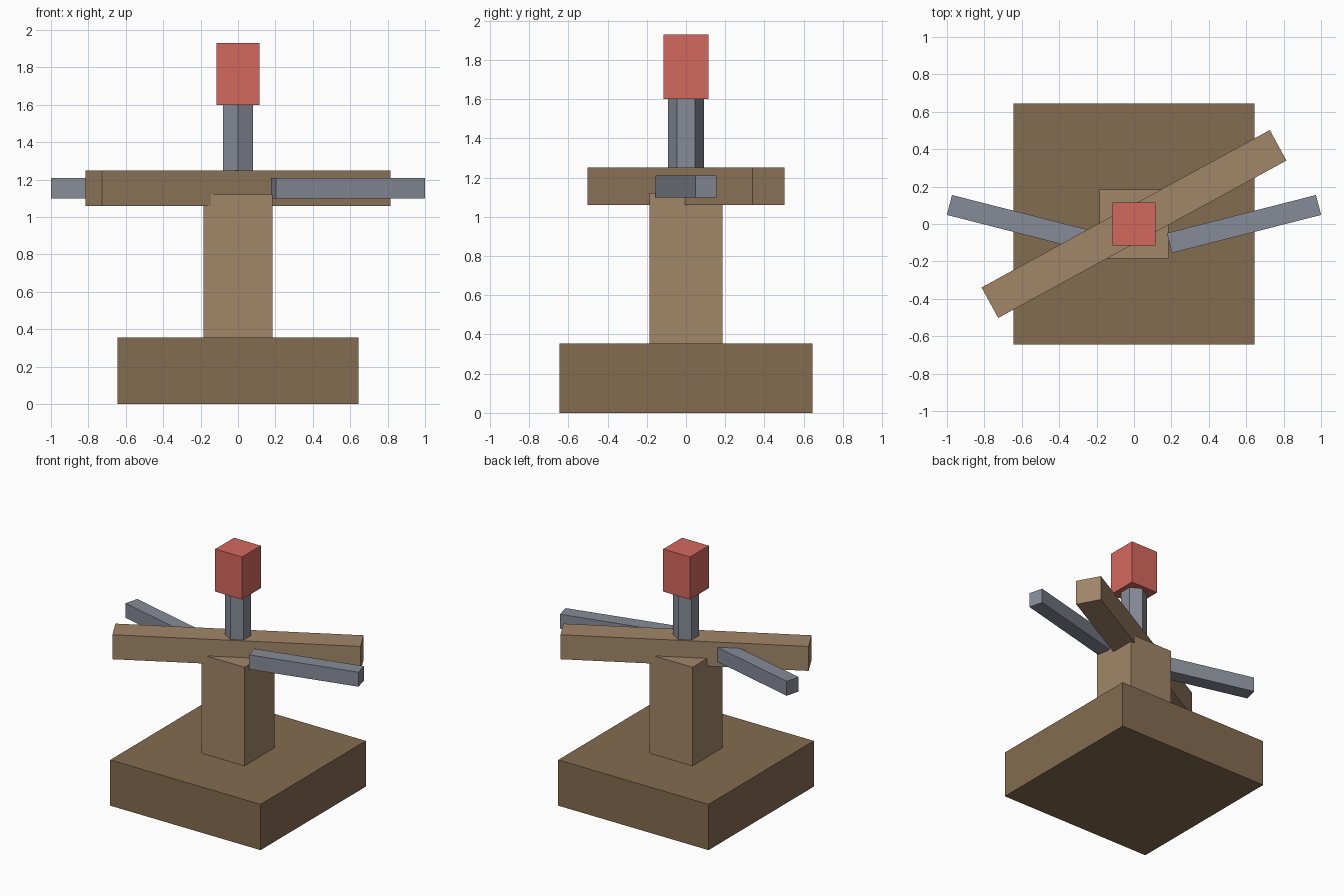
import bpy
import math

if "Cube" in bpy.data.objects:
    bpy.data.objects.remove(bpy.data.objects["Cube"])


def material(name, rgb):
    m = bpy.data.materials.new(name)
    m.diffuse_color = (*rgb, 1.0)
    m.use_nodes = True
    m.node_tree.nodes["Principled BSDF"].inputs["Base Color"].default_value = m.diffuse_color
    return m


dark_wood = material("dark_wood", (0.23, 0.15, 0.08))
light_wood = material("light_wood", (0.36, 0.24, 0.14))
steel = material("steel", (0.24, 0.26, 0.31))
red = material("red", (0.65, 0.14, 0.11))


def box(name, size, center, mat, turn=0.0):
    bpy.ops.mesh.primitive_cube_add(size=1, location=center)
    ob = bpy.context.object
    ob.name = name
    ob.scale = size
    ob.rotation_euler.z = turn
    ob.data.materials.append(mat)
    return ob


# Stand: square base and post
box("base", (1.29, 1.29, 0.355), (0, 0, 0.1775), dark_wood)
box("post", (0.37, 0.37, 0.765), (0, 0, 0.7375), light_wood)

# Slanted wooden crossbeam
box("crossbeam", (1.756, 0.186, 0.19), (0, 0, 1.155), light_wood, 0.5)

# Mirrored pair of metal arms
for side, label in ((1, "right"), (-1, "left")):
    box(f"{label}_arm", (0.823, 0.11, 0.112), (side * 0.588, 0, 1.154), steel, side * 0.25)

# Six-sided neck, corners facing front and back
bpy.ops.mesh.primitive_cylinder_add(vertices=6, radius=0.092, depth=0.35, location=(0, 0, 1.425))
neck = bpy.context.object
neck.name = "neck"
neck.data.materials.append(steel)

# Red head block
box("head", (0.23, 0.23, 0.33), (0, 0, 1.765), red)
